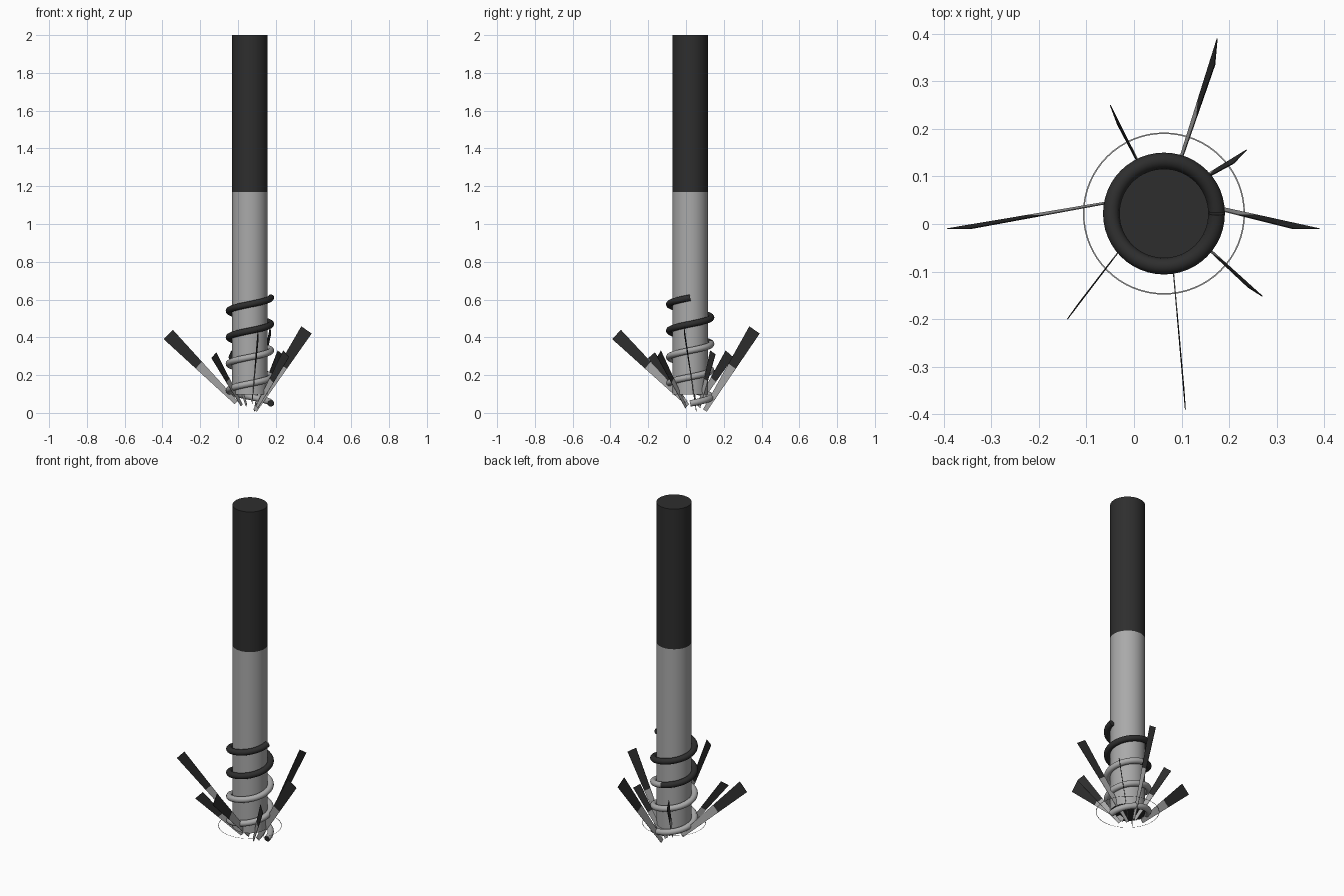
import bpy, bmesh, math
from mathutils import Vector

if "Cube" in bpy.data.objects:
    bpy.data.objects.remove(bpy.data.objects["Cube"])

CX, CY = 0.063, 0.022


def material(name, v):
    m = bpy.data.materials.new(name)
    m.diffuse_color = (v, v, v, 1)
    m.use_nodes = True
    m.node_tree.nodes["Principled BSDF"].inputs["Base Color"].default_value = m.diffuse_color
    return m


MATS = [material("light grey", 0.40), material("charcoal", 0.027)]


def make(name, bm, smooth=False):
    me = bpy.data.meshes.new(name)
    bm.to_mesh(me)
    bm.free()
    for m in MATS:
        me.materials.append(m)
    ob = bpy.data.objects.new(name, me)
    bpy.context.collection.objects.link(ob)
    if smooth:
        bpy.context.view_layer.objects.active = ob
        ob.select_set(True)
        bpy.ops.object.shade_smooth_by_angle(angle=math.radians(40))
        ob.select_set(False)
    return ob


def loft(name, rings):
    """Closed tube through rings of (points, dark flag of the next section)."""
    bm = bmesh.new()
    loops = [([bm.verts.new(p) for p in pts], dark) for pts, dark in rings]
    for (a, dark), (b, _) in zip(loops, loops[1:]):
        for i in range(len(a)):
            j = (i + 1) % len(a)
            bm.faces.new((a[i], a[j], b[j], b[i])).material_index = dark
    for cap in (loops[0][0], loops[-1][0]):
        bm.faces.new(cap).material_index = 1
    bmesh.ops.recalc_face_normals(bm, faces=bm.faces)
    return make(name, bm, True)


def circle(r, z, n=64):
    return [Vector((CX + r * math.cos(i * math.tau / n),
                    CY + r * math.sin(i * math.tau / n), z)) for i in range(n)]


# Pole: grey lower half, charcoal upper half and ends
loft("pole", [(circle(0.094, 0.097), 0), (circle(0.094, 1.17), 1),
              (circle(0.094, 2.0), 1)])

# Spiral wrap: four turns, upper part charcoal
rings = []
TURNS, STEPS, R, r = 4, 48, 0.111, 0.0172
for k in range(TURNS * STEPS + 1):
    t = k / STEPS
    a = t * math.tau
    out = Vector((math.cos(a), math.sin(a), 0))
    tangent = Vector((-math.sin(a), math.cos(a), 0.14 / (math.tau * R))).normalized()
    side = tangent.cross(out)
    c = Vector((CX, CY, 0.05 + 0.14 * t)) + out * R
    pts = [c + out * r * math.cos(b) + side * r * math.sin(b)
           for b in (i * math.tau / 14 for i in range(14))]
    rings.append((pts, 1 if t >= 2.23 else 0))
loft("spiral_wrap", rings)

# Thin flat ring around the foot
bm = bmesh.new()
inner = [bm.verts.new(p) for p in circle(0.1675, 0.1)]
outer = [bm.verts.new(p) for p in circle(0.1705, 0.1)]
for i in range(64):
    j = (i + 1) % 64
    bm.faces.new((inner[i], outer[i], outer[j], inner[j]))
make("foot_ring", bm)

# Flared flat leaves: root centre, outer tip corner, upper tip corner, colour split
LEAVES = [
    ((-0.01, 0.053, 0.055), (-0.393, -0.01, 0.39), (-0.345, -0.01, 0.44), 0.55),
    ((0.09, 0.054, 0.013), (0.39, -0.01, 0.42), (0.335, -0.01, 0.458), 0.55),
    ((0.086, 0.10, 0.013), (0.175, 0.39, 0.42), (0.17, 0.335, 0.458), 0.55),
    ((0.074, 0.00, 0.055), (0.108, -0.39, 0.39), (0.105, -0.345, 0.44), 0.55),
    ((0.10, 0.07, 0.03), (0.237, 0.156, 0.31), (0.21, 0.128, 0.33), 0.5),
    ((0.10, 0.00, 0.03), (0.27, -0.152, 0.295), (0.24, -0.133, 0.33), 0.5),
    ((0.02, 0.01, 0.04), (-0.14, -0.20, 0.29), (-0.115, -0.165, 0.32), 0.5),
    ((0.045, 0.06, 0.04), (-0.05, 0.25, 0.295), (-0.035, 0.21, 0.33), 0.5),
]
for n, (root, low, up, split) in enumerate(LEAVES):
    root, low, up = Vector(root), Vector(low), Vector(up)
    half = (up - low) * 0.17
    a, b = root - half, root + half
    bm = bmesh.new()
    rows = [(bm.verts.new(a.lerp(low, t)), bm.verts.new(b.lerp(up, t)))
            for t in (0, split, 1)]
    for k in range(2):
        f = bm.faces.new((rows[k][0], rows[k + 1][0], rows[k + 1][1], rows[k][1]))
        f.material_index = k
    # hair-thin plate so both sides are closed
    ob = make(f"leaf_{n + 1}", bm)
    mod = ob.modifiers.new("thickness", "SOLIDIFY")
    mod.thickness = 0.002
    mod.offset = 0
